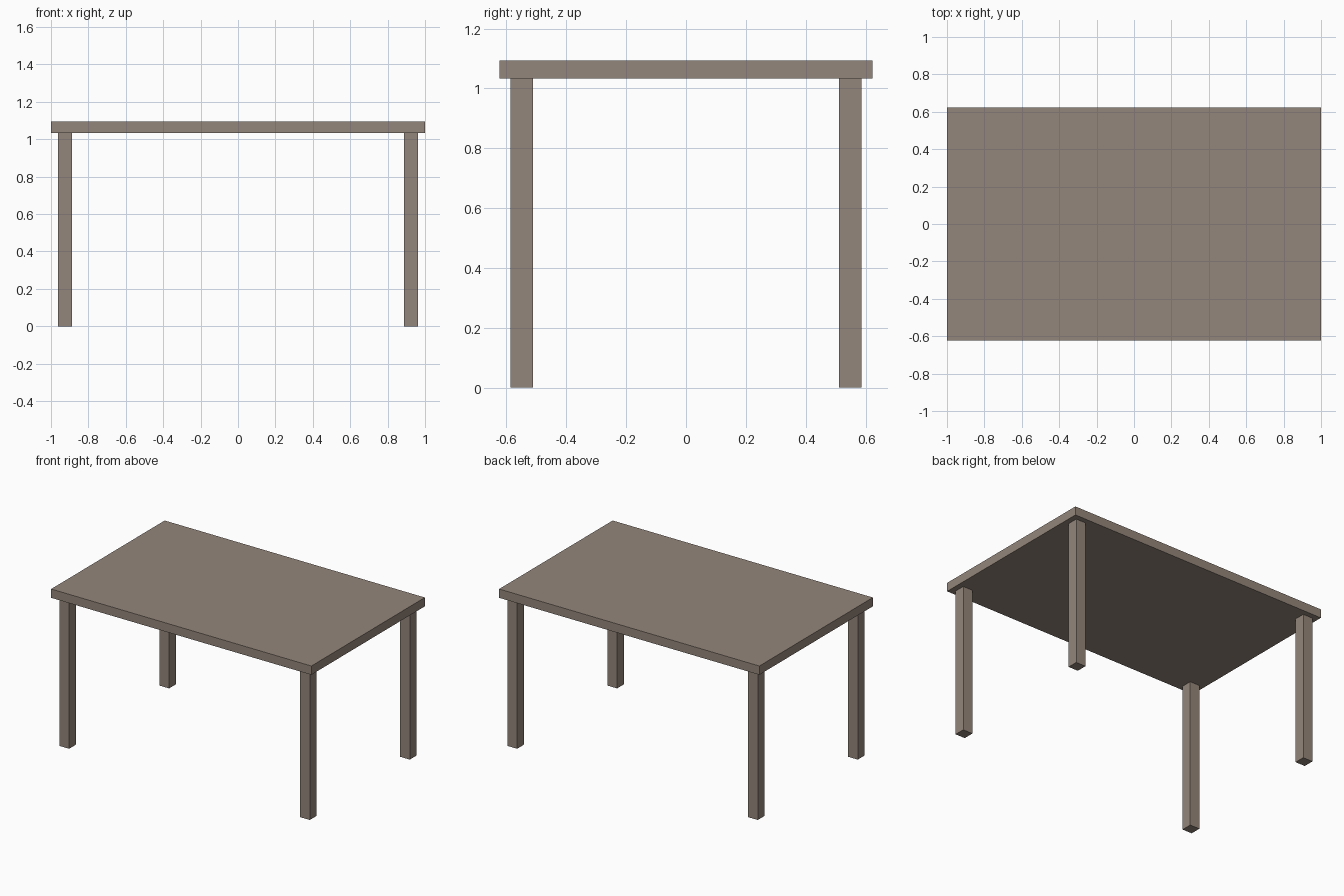
import bpy

if "Cube" in bpy.data.objects:
    bpy.data.objects.remove(bpy.data.objects["Cube"])

wood = bpy.data.materials.new("grey brown wood")
wood.diffuse_color = (0.296, 0.238, 0.196, 1.0)
wood.use_nodes = True
wood.node_tree.nodes["Principled BSDF"].inputs["Base Color"].default_value = wood.diffuse_color


def box(name, center, size):
    """Flat-shaded box with its size baked into the mesh."""
    bpy.ops.mesh.primitive_cube_add(size=1, location=center)
    obj = bpy.context.object
    obj.name = name
    obj.scale = size
    bpy.ops.object.transform_apply(location=False, rotation=False, scale=True)
    obj.data.materials.append(wood)
    return obj


TOP_Z, UNDER_Z = 1.094, 1.033
LEG = 0.074

# Table top slab
box("table_top", (0, 0, (TOP_Z + UNDER_Z) / 2), (2.0, 1.246, TOP_Z - UNDER_Z))

# Four square legs, inset from the corners
for side, sx in (("left", -1), ("right", 1)):
    for end, sy in (("front", -1), ("back", 1)):
        box(f"{end}_{side}_leg", (sx * 0.925, sy * 0.549, UNDER_Z / 2),
            (LEG, LEG, UNDER_Z))
